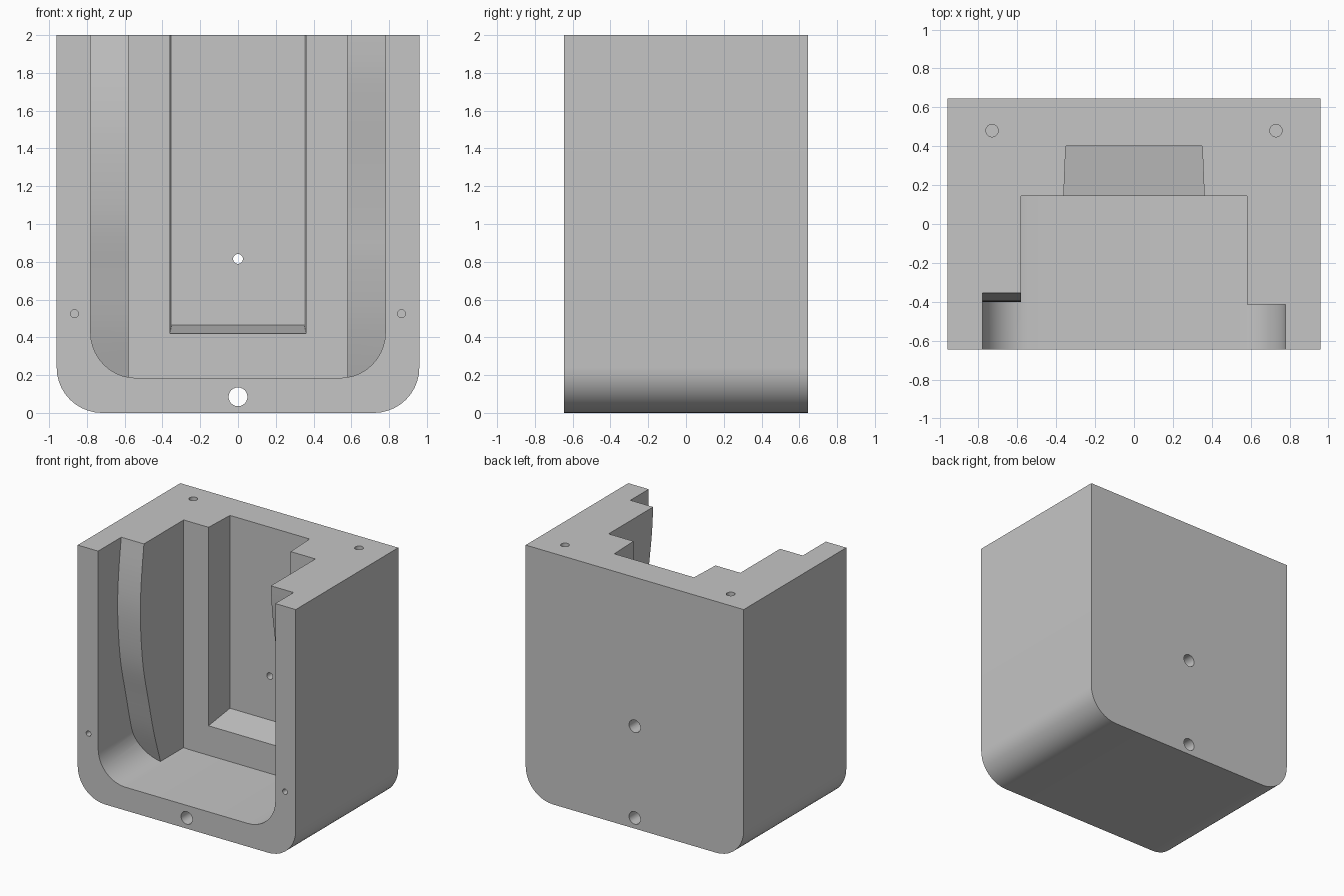
import bpy, bmesh, math
from mathutils import Vector

if "Cube" in bpy.data.objects:
    bpy.data.objects.remove(bpy.data.objects["Cube"], do_unlink=True)

grey = bpy.data.materials.new("plain grey")
grey.use_nodes = True
colour = (0.56, 0.56, 0.56, 1)
grey.diffuse_color = colour
grey.node_tree.nodes["Principled BSDF"].inputs["Base Color"].default_value = colour


def loft(name, start, end):
    """Closed solid between two matching loops of points."""
    bm = bmesh.new()
    a = [bm.verts.new(p) for p in start]
    b = [bm.verts.new(p) for p in end]
    bm.faces.new(a)
    bm.faces.new(b)
    for i in range(len(a)):
        j = (i + 1) % len(a)
        bm.faces.new((a[i], a[j], b[j], b[i]))
    bmesh.ops.recalc_face_normals(bm, faces=bm.faces)
    mesh = bpy.data.meshes.new(name)
    bm.to_mesh(mesh)
    bm.free()
    mesh.materials.append(grey)
    obj = bpy.data.objects.new(name, mesh)
    bpy.context.collection.objects.link(obj)
    return obj


def u_loop(half, bottom, top, radius, y, steps=10):
    """U-shaped outline with rounded lower corners."""
    pts = [(half, y, top)]
    for side in (1, -1):
        arc = []
        for i in range(steps + 1):
            t = math.pi / 2 * i / steps
            arc.append((side * (half - radius + radius * math.cos(t)), y,
                        bottom + radius - radius * math.sin(t)))
        pts += arc if side == 1 else arc[::-1]
    return pts + [(-half, y, top)]


def u_prism(name, half, bottom, top, radius, y0, y1):
    return loft(name, u_loop(half, bottom, top, radius, y0),
                u_loop(half, bottom, top, radius, y1))


def drill(name, start, end, radius, sides=24):
    """Round cutter between two points."""
    a, b = Vector(start), Vector(end)
    turn = (b - a).to_track_quat('Z', 'Y')
    ring = [turn @ Vector((radius * math.cos(2 * math.pi * i / sides),
                           radius * math.sin(2 * math.pi * i / sides), 0))
            for i in range(sides)]
    return loft(name, [a + p for p in ring], [b + p for p in ring])


def cut(obj, cutter):
    """Subtract the cutter for good, then discard it."""
    mod = obj.modifiers.new("cut", 'BOOLEAN')
    mod.operation, mod.solver, mod.object = 'DIFFERENCE', 'EXACT', cutter
    cutter.hide_render = True
    graph = bpy.context.evaluated_depsgraph_get()
    obj.data = bpy.data.meshes.new_from_object(obj.evaluated_get(graph))
    obj.modifiers.clear()
    bpy.data.objects.remove(cutter, do_unlink=True)


def smooth_curve(pts, steps=4):
    """Rounded path through the given points."""
    ext = [2 * pts[0] - pts[1]] + pts + [2 * pts[-1] - pts[-2]]
    out = []
    for p, q, r, s in zip(ext, ext[1:], ext[2:], ext[3:]):
        for i in range(steps):
            t = i / steps
            out.append(0.5 * (2 * q + (r - p) * t + (2 * p - 5 * q + 4 * r - s) * t ** 2
                              + (3 * q - p - 3 * r + s) * t ** 3))
    return out + [pts[-1]]


# Outer block
body = u_prism("housing_block", 0.96, 0, 2, 0.24, -0.645, 0.645)

# Main cavity, leaving a wavy-fronted ledge on each side
cavity = u_prism("cavity_cutter", 0.78, 0.185, 2.1, 0.24, -0.8, 0.145)
left_wave = [(-0.42, 2.15), (-0.415, 2), (-0.4, 1.8), (-0.365, 1.57), (-0.32, 1.3),
             (-0.28, 1), (-0.26, 0.8), (-0.21, 0.5), (-0.13, 0.2), (-0.09, 0.1)]
right_wave = [(-0.34, 2.15), (-0.355, 2), (-0.385, 1.75), (-0.4, 1.5), (-0.39, 1.25),
              (-0.36, 1), (-0.3, 0.74), (-0.23, 0.45), (-0.15, 0.2), (-0.12, 0.1)]
for name, side, wave in (("left_ledge", 1, left_wave), ("right_ledge", -1, right_wave)):
    path = smooth_curve([Vector(p) for p in wave])
    path += [Vector((0.3, 0.1)), Vector((0.3, 2.15))]
    cut(cavity, loft(name, [(side * 0.58, p.x, p.y) for p in path],
                     [(side * 0.9, p.x, p.y) for p in path]))
cut(body, cavity)

# Tapered slot in the rear wall
def slot_loop(half, bottom, y):
    return [(-half, y, bottom), (half, y, bottom), (half, y, 2.1), (-half, y, 2.1)]

cut(body, loft("slot_cutter", slot_loop(0.363, 0.412, 0.1), slot_loop(0.351, 0.465, 0.4)))

# Bolt holes: bottom through hole, rear stepped hole
cut(body, drill("bottom_hole", (0, -0.8, 0.085), (0, 0.8, 0.085), 0.05))
cut(body, drill("rear_hole", (0, 0.3, 0.815), (0, 0.8, 0.815), 0.026))
cut(body, drill("rear_counterbore", (0, 0.5, 0.815), (0, 0.8, 0.815), 0.05))

# Blind screw holes in the front rim and the top
for side in (-1, 1):
    cut(body, drill("rim_hole", (side * 0.865, -0.8, 0.525), (side * 0.865, -0.45, 0.525), 0.021))
    cut(body, drill("top_hole", (side * 0.73, 0.48, 1.75), (side * 0.73, 0.48, 2.1), 0.032))

bpy.ops.object.select_all(action='DESELECT')
body.select_set(True)
bpy.context.view_layer.objects.active = body
bpy.ops.object.shade_smooth_by_angle(angle=math.radians(30))
